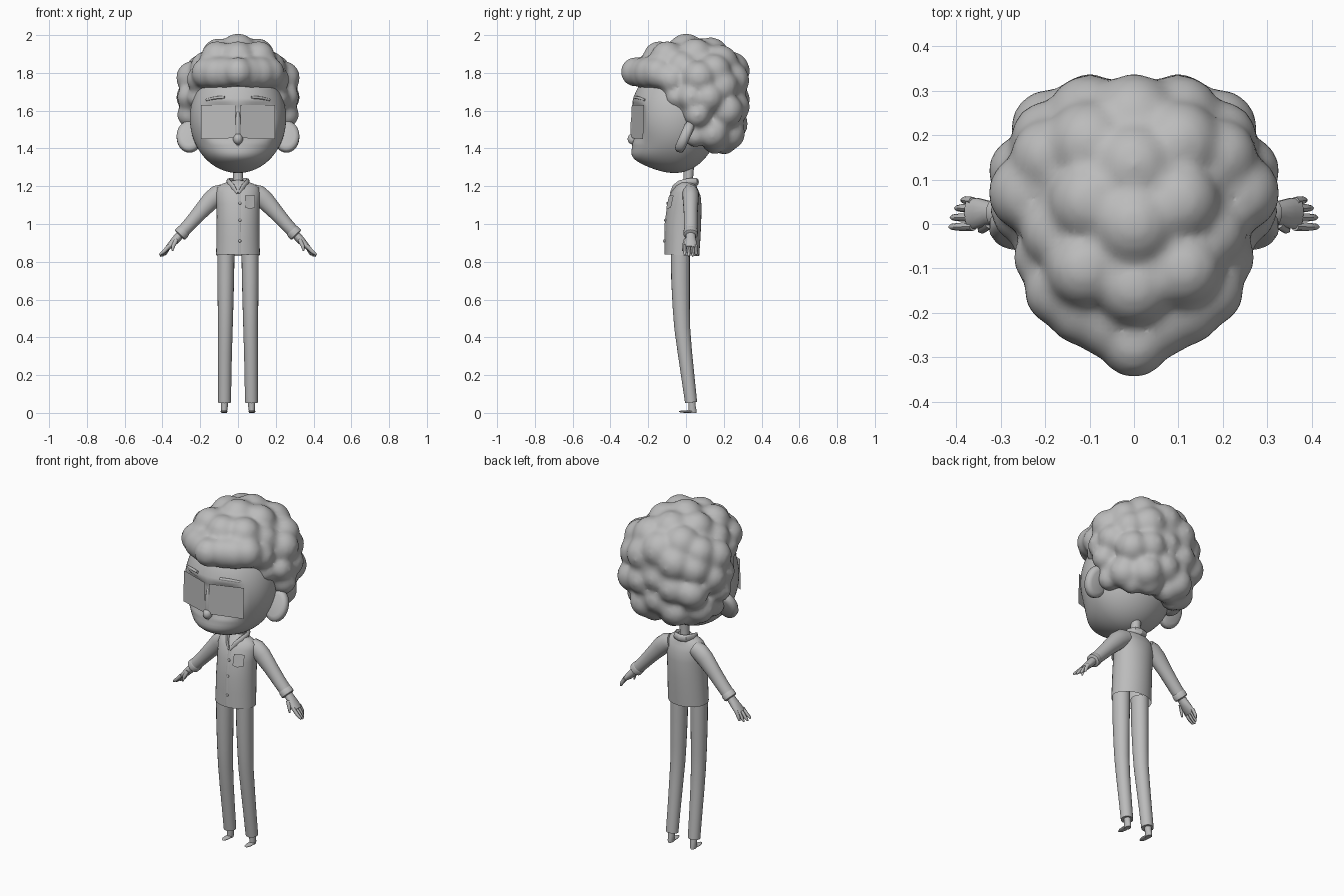
import bpy, bmesh, math
from mathutils import Vector, Matrix

grey = bpy.data.materials.new("plain_grey")
grey.diffuse_color = (0.5, 0.5, 0.5, 1)
Y, Z = Vector((0, 1, 0)), Vector((0, 0, 1))


def finish(name, bm, mirror=False, angle=45):
    """Turn a bmesh into a named, smooth-shaded object, optionally mirrored in x."""
    bmesh.ops.recalc_face_normals(bm, faces=bm.faces)
    me = bpy.data.meshes.new(name)
    bm.to_mesh(me)
    bm.free()
    ob = bpy.data.objects.new(name, me)
    bpy.context.collection.objects.link(ob)
    me.materials.append(grey)
    bpy.ops.object.select_all(action='DESELECT')
    ob.select_set(True)
    bpy.context.view_layer.objects.active = ob
    bpy.ops.object.shade_smooth_by_angle(angle=math.radians(angle))
    if mirror:
        m = ob.modifiers.new("mirror", 'MIRROR')
        m.use_mirror_merge = False
    return ob


def ball(bm, c, r, rot=0, seg=24):
    """Add an ellipsoid, tilted about x by rot."""
    mat = Matrix.Translation(c) @ Matrix.Rotation(rot, 4, 'X') @ Matrix.Diagonal((*r, 1))
    return bmesh.ops.create_uvsphere(bm, u_segments=seg, v_segments=seg * 2 // 3,
                                     radius=1, matrix=mat)["verts"]


def tube(bm, rings, n=20, ref=Y, open_start=False):
    """Loft elliptical rings (x, y, z, half width, half depth along ref)."""
    pts = [Vector(r[:3]) for r in rings]
    loops = []
    for i, r in enumerate(rings):
        t = (pts[min(i + 1, len(pts) - 1)] - pts[max(i - 1, 0)]).normalized()
        u = ref.cross(t).normalized()
        v = t.cross(u)
        loops.append([bm.verts.new(pts[i] + u * r[3] * math.cos(a) + v * r[4] * math.sin(a))
                      for a in (2 * math.pi * k / n for k in range(n))])
    for a, b in zip(loops, loops[1:]):
        for k in range(n):
            bm.faces.new((a[k], a[(k + 1) % n], b[(k + 1) % n], b[k]))
    if not open_start:
        bm.faces.new(loops[0])
    bm.faces.new(loops[-1])


def tube_part(name, rings, mirror=False, n=20, ref=Y, open_start=False):
    bm = bmesh.new()
    tube(bm, rings, n, ref, open_start)
    return finish(name, bm, mirror)


def ball_part(name, c, r, rot=0, mirror=False, seg=24):
    bm = bmesh.new()
    ball(bm, c, r, rot, seg)
    return finish(name, bm, mirror)


def plate(name, corners, thick, mirror=False):
    bm = bmesh.new()
    f = bm.faces.new([bm.verts.new(c) for c in corners])
    if thick:
        bmesh.ops.solidify(bm, geom=[f], thickness=thick)
    return finish(name, bm, mirror)


# Head: ellipsoid with a fuller chin and gently flattened eye areas
bm = bmesh.new()
for v in ball(bm, (0, -0.06, 1.56), (0.255, 0.235, 0.29), seg=64):
    p = v.co
    if p.y < -0.06:
        p.y = -0.06 + (p.y + 0.06) * (1 + 0.37 * math.exp(-((p.z - 1.335) / 0.07) ** 2))
        fade = 0.06 * max(0, (abs(p.z - 1.54) - 0.09) / 0.05)
        if abs(p.x) < 0.2:
            p.y = max(p.y, -0.281 + 0.37 * abs(p.x) - fade)
finish("head", bm, angle=80)
ball_part("nose", (0, -0.276, 1.5), (0.016, 0.018, 0.1))
ball_part("nose_tip", (0, -0.278, 1.45), (0.026, 0.031, 0.03))
tube_part("eyebrow", [(.072, -.272, 1.671, .007, .007), (.12, -.252, 1.668, .008, .008),
                      (.17, -.217, 1.656, .006, .006)], True, 8, Z)
plate("eye_panel", [(.012, -.291, 1.455), (.195, -.227, 1.45),
                    (.195, -.223, 1.63), (.012, -.287, 1.63)], 0, True)

# Ears: thick rounded discs leaning back
bm = bmesh.new()
tube(bm, [(0, -.027, 0, .045, .06), (0, -.022, 0, .06, .08), (0, -.01, 0, .068, .088),
          (0, .01, 0, .068, .088), (0, .022, 0, .06, .08), (0, .027, 0, .045, .06)], 28, Z)
bmesh.ops.transform(bm, verts=bm.verts, matrix=Matrix.Translation((.257, -.006, 1.462))
                    @ Matrix.Rotation(-0.42, 4, 'X'))
finish("ear", bm, True)

# Hair: overlapping curls fused into one lumpy mass (x, y, z, radius)
curls = [(0, -.268, 1.805, .08), (.06, -.218, 1.8, .085), (.115, -.19, 1.8, .086),
         (.165, -.15, 1.8, .084), (.2, -.075, 1.765, .074),
         (0, -.14, 1.88, .09), (.11, -.1, 1.88, .09), (0, 0, 1.91, .1), (.1, .05, 1.89, .095),
         (.17, -.02, 1.83, .085), (0, .13, 1.89, .1), (.1, .18, 1.85, .1),
         (.24, .07, 1.775, .09), (.19, .15, 1.81, .09), (0, .235, 1.81, .105),
         (.1, .24, 1.76, .098), (.19, .19, 1.73, .09), (.25, .03, 1.67, .075),
         (.25, .12, 1.67, .08), (0, .255, 1.66, .085), (.1, .25, 1.62, .09),
         (.19, .215, 1.6, .09), (.255, .06, 1.58, .07), (0, .24, 1.53, .09),
         (.1, .225, 1.48, .09), (.185, .14, 1.48, .085), (.21, .05, 1.47, .065),
         (.06, .2, 1.445, .078), (.14, .15, 1.43, .062), (.215, -.055, 1.67, .055)]
bm = bmesh.new()
ball(bm, (0, 0.06, 1.69), (0.275, 0.262, 0.285))
for x, y, z, r in curls:
    for s in ((1, -1) if x else (1,)):
        ball(bm, (s * x, y, z), (r, r, r), seg=16)
hair = finish("hair", bm)
rm = hair.modifiers.new("fuse", 'REMESH')
rm.mode = 'VOXEL'
rm.voxel_size = 0.014
rm.use_smooth_shade = True
sm = hair.modifiers.new("soften", 'SMOOTH')
sm.factor = 0.5
sm.iterations = 12

# Neck and shirt
tube_part("neck", [(0, .012, 1.18, .032, .032), (0, .012, 1.24, .025, .025),
                   (0, .015, 1.33, .03, .03)])
tube_part("shirt_body", [(0, -.022, .835, .116, .092), (0, -.018, .92, .114, .094),
                         (0, -.015, 1.0, .113, .095), (0, -.007, 1.1, .113, .09),
                         (0, 0, 1.16, .118, .078), (0, .006, 1.19, .112, .062),
                         (0, .012, 1.21, .085, .046), (0, .015, 1.225, .04, .036)],
          n=36, open_start=True)
tube_part("collar", [(-.003, .056, 1.222, .012, .02), (.032, .049, 1.224, .012, .02),
                     (.05, .012, 1.222, .012, .02), (.044, -.03, 1.21, .011, .022),
                     (.026, -.06, 1.19, .008, .02), (.003, -.081, 1.162, .005, .005)],
          True, 12, Z)
tube_part("placket", [(.004, -.11, .84, .012, .005), (.004, -.108, 1.0, .012, .005),
                      (.004, -.095, 1.1, .012, .005), (.004, -.078, 1.16, .012, .005)], n=8)
bm = bmesh.new()
for y, z in ((-.098, 1.11), (-.11, 1.02), (-.115, .91)):
    ball(bm, (.01, y, z), (.008, .006, .008), seg=10)
finish("buttons", bm)
plate("pocket", [(.037, -.104, 1.087), (.062, -.097, 1.08), (.09, -.08, 1.087),
                 (.09, -.066, 1.15), (.062, -.082, 1.15), (.037, -.09, 1.15)], 0.008)

# Sleeves, cuffs and hands
tube_part("sleeve", [(.075, .022, 1.168, .044, .042), (.105, .024, 1.157, .051, .044),
                     (.14, .025, 1.128, .05, .042), (.2, .025, 1.062, .041, .037),
                     (.25, .025, 1.005, .036, .036), (.303, .025, .948, .033, .035)], True)
tube_part("cuff", [(.284, .025, .967, .033, .035), (.288, .025, .963, .037, .038),
                   (.306, .025, .944, .037, .038), (.31, .025, .94, .03, .032)], True)
bm = bmesh.new()
tube(bm, [(.3, .025, .95, .022, .024), (.325, .025, .922, .022, .027),
          (.35, .024, .895, .019, .035), (.372, .022, .874, .013, .034)], 14)
for y, ex, ez in ((-.006, .415, .834), (.014, .412, .828), (.034, .402, .828), (.051, .388, .836)):
    my = y * 1.05
    tube(bm, [(.362, y, .886, .011, .01), ((.37 + ex) / 2, my, (.875 + ez) / 2, .01, .009),
              (ex - .005, my, ez + .007, .007, .007), (ex, my, ez, .003, .003)], 8)
tube(bm, [(.325, .0, .918, .012, .011), (.342, -.013, .885, .01, .009),
          (.347, -.016, .858, .004, .004)], 8)  # thumb
finish("hand", bm, True)

# Trousers, ankles and feet
tube_part("trouser_leg", [(.064, -.03, .87, .046, .05), (.065, -.029, .7, .044, .049),
                          (.066, -.025, .55, .041, .045), (.067, -.02, .45, .039, .042),
                          (.069, -.006, .32, .037, .038), (.07, .01, .19, .035, .035),
                          (.071, .027, .055, .034, .032)], True)
tube_part("ankle", [(.071, .028, .09, .02, .02), (.072, .032, .04, .019, .019),
                    (.073, .034, .012, .016, .022), (.073, .034, 0, .015, .022)], True, 14)
ball_part("foot", (.074, .008, .007), (.018, .046, .007), 0, True)
